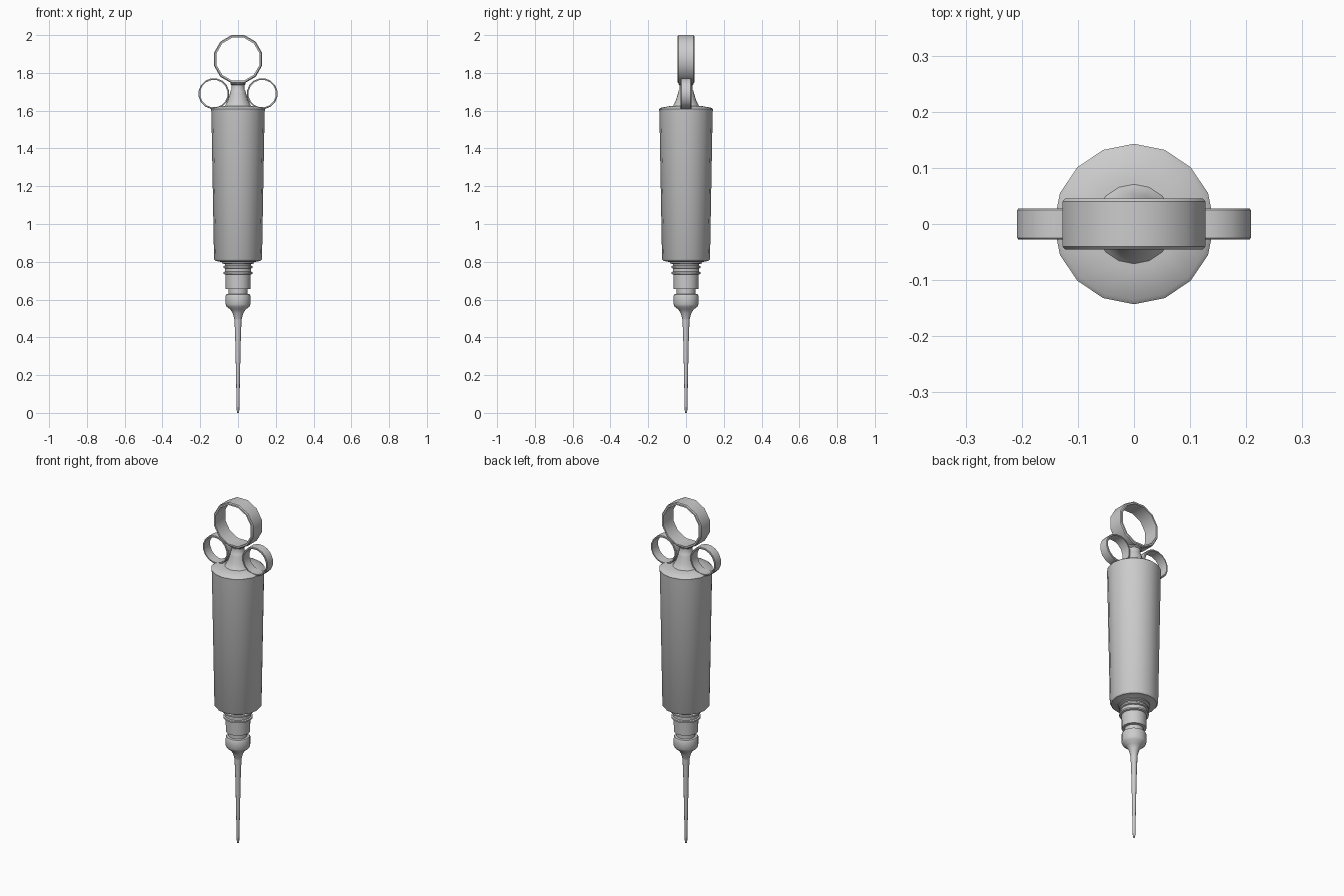
import bpy, bmesh
from math import pi, sin, cos

if "Cube" in bpy.data.objects:
    bpy.data.objects.remove(bpy.data.objects["Cube"])


def finish(name, bm, angle=40):
    bmesh.ops.remove_doubles(bm, verts=bm.verts, dist=0.0001)
    bmesh.ops.recalc_face_normals(bm, faces=bm.faces)
    me = bpy.data.meshes.new(name)
    bm.to_mesh(me)
    bm.free()
    ob = bpy.data.objects.new(name, me)
    bpy.context.collection.objects.link(ob)
    bpy.ops.object.select_all(action='DESELECT')
    ob.select_set(True)
    bpy.context.view_layer.objects.active = ob
    bpy.ops.object.shade_smooth_by_angle(angle=angle * pi / 180)
    return ob


def sweep_rows(bm, rows, closed=False):
    # Bridge successive rings of vertices
    n = len(rows[0])
    pairs = list(zip(rows, rows[1:])) + ([(rows[-1], rows[0])] if closed else [])
    for a, b in pairs:
        for i in range(n):
            j = (i + 1) % n
            bm.faces.new((a[i], a[j], b[j], b[i]))


def lathe(name, profile, sides=16):
    # Turned part from (radius, z) points, capped at both ends
    bm = bmesh.new()
    rows = [[bm.verts.new((r * cos(2 * pi * i / sides), r * sin(2 * pi * i / sides), z))
             for i in range(sides)] for r, z in profile]
    sweep_rows(bm, rows)
    bm.faces.new(rows[0])
    bm.faces.new(rows[-1])
    return finish(name, bm)


def finger_ring(name, x, z, radius, half_width, thick, sides, chamfer):
    # Flat band whose axis runs along y, with chamfered outer rims
    inner = radius - thick
    section = [(inner, -half_width), (radius - chamfer, -half_width),
               (radius, -half_width + chamfer), (radius, half_width - chamfer),
               (radius - chamfer, half_width), (inner, half_width)]
    bm = bmesh.new()
    rows = []
    for r, y in section:
        row = []
        for i in range(sides):
            a = 2 * pi * (i + 0.5) / sides
            row.append(bm.verts.new((x + r * cos(a), y, z + r * sin(a))))
        rows.append(row)
    sweep_rows(bm, rows, closed=True)
    return finish(name, bm, 35)


# Tapered barrel with bevelled rims
lathe("barrel", [(0.07, 0.79), (0.085, 0.798), (0.12, 0.805), (0.127, 0.815),
                 (0.141, 1.595), (0.143, 1.608), (0.135, 1.615), (0.08, 1.625)])

# Flared plunger neck carrying the thumb ring
lathe("plunger_neck", [(0.085, 1.61), (0.066, 1.63), (0.054, 1.655), (0.043, 1.69),
                       (0.039, 1.705), (0.035, 1.71), (0.035, 1.735),
                       (0.041, 1.74), (0.041, 1.752)])

# Stepped nozzle collar
lathe("nozzle_collar", [(0.085, 0.80), (0.085, 0.792), (0.07, 0.787), (0.07, 0.78),
                        (0.078, 0.777), (0.078, 0.768), (0.07, 0.765), (0.07, 0.748),
                        (0.078, 0.745), (0.078, 0.736), (0.067, 0.733), (0.065, 0.657),
                        (0.05, 0.655), (0.05, 0.62)])

# Needle hub and needle
lathe("needle_hub", [(0.05, 0.63), (0.062, 0.628), (0.066, 0.62), (0.066, 0.575),
                     (0.06, 0.562), (0.04, 0.547), (0.028, 0.528), (0.019, 0.495)])
lathe("needle", [(0.019, 0.497), (0.015, 0.40), (0.011, 0.22), (0.007, 0.015), (0.004, 0.0)], 12)

# Thumb ring and the pair of finger rings
finger_ring("thumb_ring", 0, 1.8725, 0.132, 0.045, 0.014, 12, 0.005)
for side, label in ((-1, "left"), (1, "right")):
    finger_ring(label + "_finger_ring", side * 0.128, 1.69, 0.082, 0.028, 0.009, 16, 0.003)
